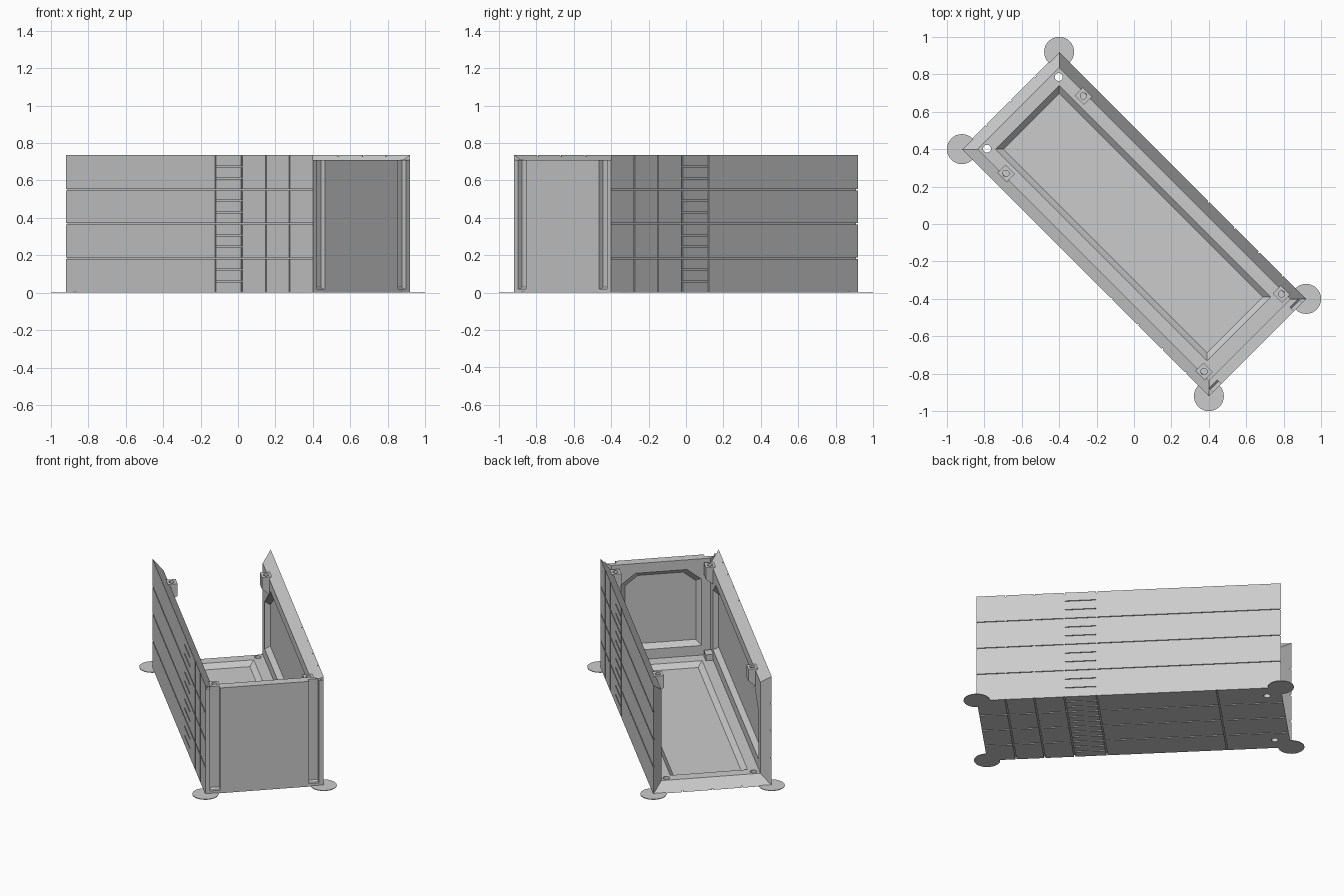
import bpy, bmesh, math
from mathutils import Matrix, Vector

cube = bpy.data.objects.get("Cube")
if cube:
    bpy.data.objects.remove(cube)

LENGTH, WIDTH, HEIGHT, THICK = 1.867, 0.735, 0.735, 0.06
END_TOP = 0.71
TURN = Matrix.Rotation(math.radians(-45), 4, 'Z')

grey = bpy.data.materials.new("light_grey")
grey.use_nodes = True
grey.diffuse_color = (0.6, 0.6, 0.6, 1)
grey.node_tree.nodes["Principled BSDF"].inputs["Base Color"].default_value = grey.diffuse_color


def add_loft(bm, low, high):
    """Closed solid between two loops of equal length."""
    a = [bm.verts.new(p) for p in low]
    b = [bm.verts.new(p) for p in high]
    bm.faces.new(a[::-1])
    bm.faces.new(b)
    for i in range(len(a)):
        j = (i + 1) % len(a)
        bm.faces.new((a[i], a[j], b[j], b[i]))


def rect(x0, x1, y0, y1, z):
    return [(x0, y0, z), (x1, y0, z), (x1, y1, z), (x0, y1, z)]


def circle(x, y, r, z, n=24):
    return [(x + r * math.cos(i * math.tau / n), y + r * math.sin(i * math.tau / n), z)
            for i in range(n)]


def solid(name, lofts):
    bm = bmesh.new()
    for low, high in lofts:
        add_loft(bm, low, high)
    bmesh.ops.recalc_face_normals(bm, faces=bm.faces)
    mesh = bpy.data.meshes.new(name)
    bm.to_mesh(mesh)
    bm.free()
    obj = bpy.data.objects.new(name, mesh)
    bpy.context.scene.collection.objects.link(obj)
    mesh.materials.append(grey)
    return obj


def cut(obj, lofts):
    """Subtract a group of separate solids from the object."""
    tool = solid("cutter", lofts)
    tool.hide_render = True
    mod = obj.modifiers.new("cut", 'BOOLEAN')
    mod.operation, mod.solver, mod.object = 'DIFFERENCE', 'EXACT', tool
    bpy.context.view_layer.objects.active = obj
    bpy.ops.object.modifier_apply(modifier=mod.name)
    bpy.data.objects.remove(tool)


def place(obj, x_axis, y_axis, z_axis, origin):
    m = Matrix((x_axis, y_axis, z_axis)).transposed().to_4x4()
    m.translation = Vector(origin)
    obj.data.transform(TURN @ m)
    if m.determinant() < 0:
        obj.data.flip_normals()


def panel(name, w, h, top_inset=THICK):
    """Flat panel with mitred edges, outer face down at z = 0."""
    return solid(name, [(rect(-w / 2, w / 2, -h / 2, h / 2, 0),
                         rect(-w / 2 + THICK, w / 2 - THICK,
                              -h / 2 + THICK, h / 2 - top_inset, THICK))])


def recess(obj, x0, x1, y0, y1, left=0.0, right=0.0):
    """Sloped pocket in the inner face, with clipped upper corners."""
    loop = [(x0, y0), (x1, y0)]
    loop += [(x1, y1 - right * 0.8), (x1 - right, y1)] if right else [(x1, y1)]
    loop += [(x0 + left, y1), (x0, y1 - left * 0.8)] if left else [(x0, y1)]
    cx, cy = (x0 + x1) / 2, (y0 + y1) / 2

    def ring(grow, z):
        sx, sy = 1 + 2 * grow / (x1 - x0), 1 + 2 * grow / (y1 - y0)
        return [(cx + (x - cx) * sx, cy + (y - cy) * sy, z) for x, y in loop]
    cut(obj, [(ring(-0.03, THICK - 0.03), ring(0.005, THICK + 0.005))])


def seams(obj, h, columns):
    """Fine grooves on the outer face: rows, columns and a ladder of rungs."""
    g, deep = 0.004, 0.007

    def groove(x0, x1, y0, y1):
        return rect(x0, x1, y0, y1, -0.01), rect(x0, x1, y0, y1, deep)
    step = h / 12
    rows = [k * step - h / 2 for k in (3, 6, 9)]
    rungs = [k * step - h / 2 for k in range(1, 12) if k % 3]
    cut(obj, [groove(-1, 1, y - g, y + g) for y in rows])
    cut(obj, [groove(x - g, x + g, -1, 1) for x in columns])
    cut(obj, [groove(columns[0], columns[1], y - g, y + g) for y in rungs])


COLUMNS = [0.198, 0.396, 0.58, 0.757]
X, Y, Z = (1, 0, 0), (0, 1, 0), (0, 0, 1)

# Floor with pocket, seams and two through holes at the open end
floor = panel("floor", LENGTH, WIDTH)
recess(floor, -0.806, 0.793, -0.24, 0.24)
seams(floor, WIDTH, COLUMNS + [-0.54])
cut(floor, [(circle(-0.84, s * 0.271, 0.021, -0.1), circle(-0.84, s * 0.271, 0.021, 0.1))
            for s in (-1, 1)])
place(floor, X, Y, Z, (0, 0, 0))

# Long side walls
for side, s in (("right", -1), ("left", 1)):
    wall = panel(side + "_wall", LENGTH, HEIGHT)
    recess(wall, -0.806, 0.793, -0.24, 0.24, left=0.2, right=0.1)
    seams(wall, HEIGHT, COLUMNS)
    place(wall, X, Z, (0, -s, 0), (0, s * WIDTH / 2, HEIGHT / 2))

# Closed end wall with two upright slots on its outer face
end = panel("end_wall", WIDTH, END_TOP, top_inset=0)
recess(end, -0.25, 0.25, -0.23, 0.29, left=0.09, right=0.09)
for s in (-1, 1):
    span = (s * 0.306 - 0.031, s * 0.306 + 0.031, 0.02 - END_TOP / 2, 0.5)
    cut(end, [(rect(*span, -0.01), rect(*span, 0.03))])
place(end, Y, Z, (-1, 0, 0), (LENGTH / 2, 0, END_TOP / 2))

# Corner lugs with screw holes, plus small foot blocks by the end wall
LUG = [(0.322, 0.69), (0.262, 0.69), (0.262, 0.61), (0.34, 0.545)]
for side, s in (("right", -1), ("left", 1)):
    for where, x in (("open", -0.675), ("end", 0.822)):
        lug = solid(f"{side}_{where}_lug",
                    [([(x - 0.035, s * y, z) for y, z in LUG],
                      [(x + 0.035, s * y, z) for y, z in LUG])])
        cut(lug, [(circle(x, s * 0.293, 0.017, 0.64), circle(x, s * 0.293, 0.017, 0.75))])
        place(lug, X, Y, Z, (0, 0, 0))
    y0, y1 = sorted((s * 0.262, s * 0.32))
    foot = solid(side + "_foot_block", [(rect(0.787, 0.857, y0, y1, 0.05),
                                         rect(0.787, 0.857, y0, y1, 0.1))])
    place(foot, X, Y, Z, (0, 0, 0))

# Thin round pads under the four corners
for sx in (-1, 1):
    for sy in (-1, 1):
        x, y = sx * LENGTH / 2, sy * WIDTH / 2
        pad = solid("corner_pad", [(circle(x, y, 0.08, 0, 32), circle(x, y, 0.08, 0.004, 32))])
        place(pad, X, Y, Z, (0, 0, 0))
